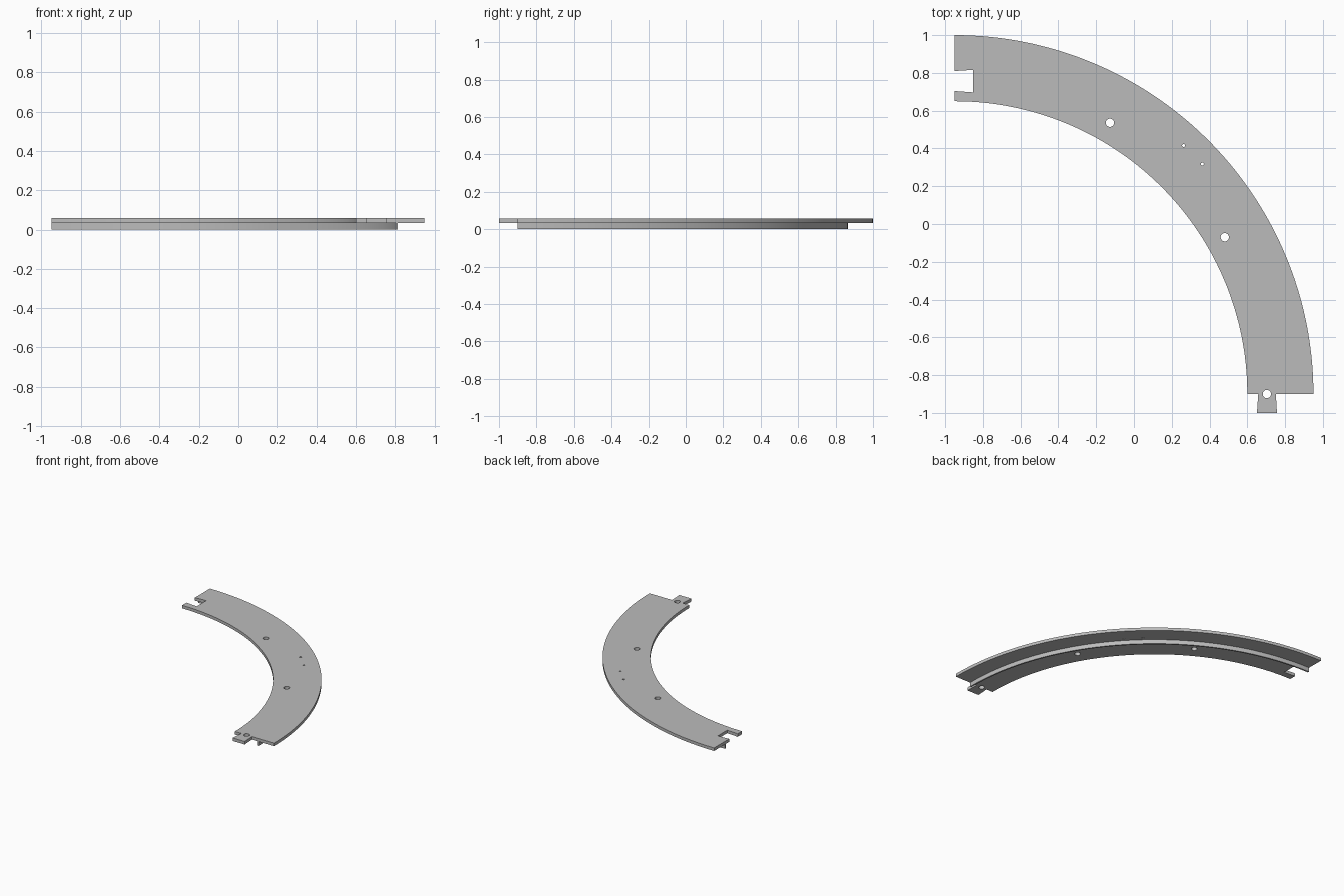
import bpy
import bmesh
from math import sin, cos, pi

CX, CY = -0.95, -0.90          # centre of the quarter-circle bend
R_IN, R_OUT = 1.55, 1.90
Z_SPLIT, Z_TOP = 0.034, 0.058
SEGMENTS = 72

cube = bpy.data.objects.get("Cube")
if cube:
    bpy.data.objects.remove(cube, do_unlink=True)

grey = bpy.data.materials.new("plain grey")
grey.use_nodes = True
colour = (0.5, 0.5, 0.5, 1)
grey.diffuse_color = colour
grey.node_tree.nodes["Principled BSDF"].inputs["Base Color"].default_value = colour


def arc(radius):
    """Points of the quarter bend, from the front end to the left end."""
    angles = [pi / 2 * i / SEGMENTS for i in range(SEGMENTS + 1)]
    return [(CX + radius * cos(a), CY + radius * sin(a)) for a in angles]


def circle(x, y, radius, sides=32):
    angles = [2 * pi * i / sides for i in range(sides)]
    return [(x + radius * cos(a), y + radius * sin(a)) for a in angles]


def flat_part(name, loops, z0, z1):
    """Fill the closed loops (inner ones become holes) and give them thickness."""
    curve = bpy.data.curves.new(name + "_outline", "CURVE")
    curve.dimensions = "2D"
    curve.fill_mode = "BOTH"
    curve.extrude = (z1 - z0) / 2
    for loop in loops:
        spline = curve.splines.new("POLY")
        spline.points.add(len(loop) - 1)
        for point, (x, y) in zip(spline.points, loop):
            point.co = (x, y, 0, 1)
        spline.use_cyclic_u = True
    outline = bpy.data.objects.new(name + "_outline", curve)
    bpy.context.collection.objects.link(outline)
    graph = bpy.context.evaluated_depsgraph_get()
    mesh = bpy.data.meshes.new_from_object(outline.evaluated_get(graph))
    bpy.data.objects.remove(outline, do_unlink=True)
    bpy.data.curves.remove(curve)

    # weld the caps to the sides
    bm = bmesh.new()
    bm.from_mesh(mesh)
    bmesh.ops.remove_doubles(bm, verts=bm.verts, dist=0.0001)
    bmesh.ops.translate(bm, verts=bm.verts, vec=(0, 0, (z0 + z1) / 2))
    bmesh.ops.recalc_face_normals(bm, faces=bm.faces)
    bm.to_mesh(mesh)
    bm.free()
    mesh.name = name
    mesh.materials.clear()
    mesh.materials.append(grey)
    part = bpy.data.objects.new(name, mesh)
    bpy.context.collection.objects.link(part)
    bpy.ops.object.select_all(action="DESELECT")
    part.select_set(True)
    bpy.context.view_layer.objects.active = part
    bpy.ops.object.shade_smooth_by_angle(angle=pi / 6)
    return part


# Curved plate with a flared socket at one end and a flared tab at the other
socket = [(CX, 0.81), (-0.853, 0.816), (-0.853, 0.697), (CX, 0.704)]
tab = [(0.658, CY), (0.651, -1.0), (0.757, -1.0), (0.751, CY)]
outline = arc(R_OUT) + socket + arc(R_IN)[::-1] + tab

# Screw holes, pin holes and the hole in the tab
holes = [circle(x, y, 0.022) for x, y in ((-0.127, 0.536), (0.481, -0.07), (0.704, -0.9))]
holes += [circle(x, y, 0.008, 16) for x, y in ((0.263, 0.416), (0.362, 0.317))]
flat_part("curved_plate", [outline] + holes, Z_SPLIT, Z_TOP)

# Thin guide rib under the plate
flat_part("guide_rib", [arc(1.765) + arc(1.753)[::-1]], 0, Z_SPLIT)
